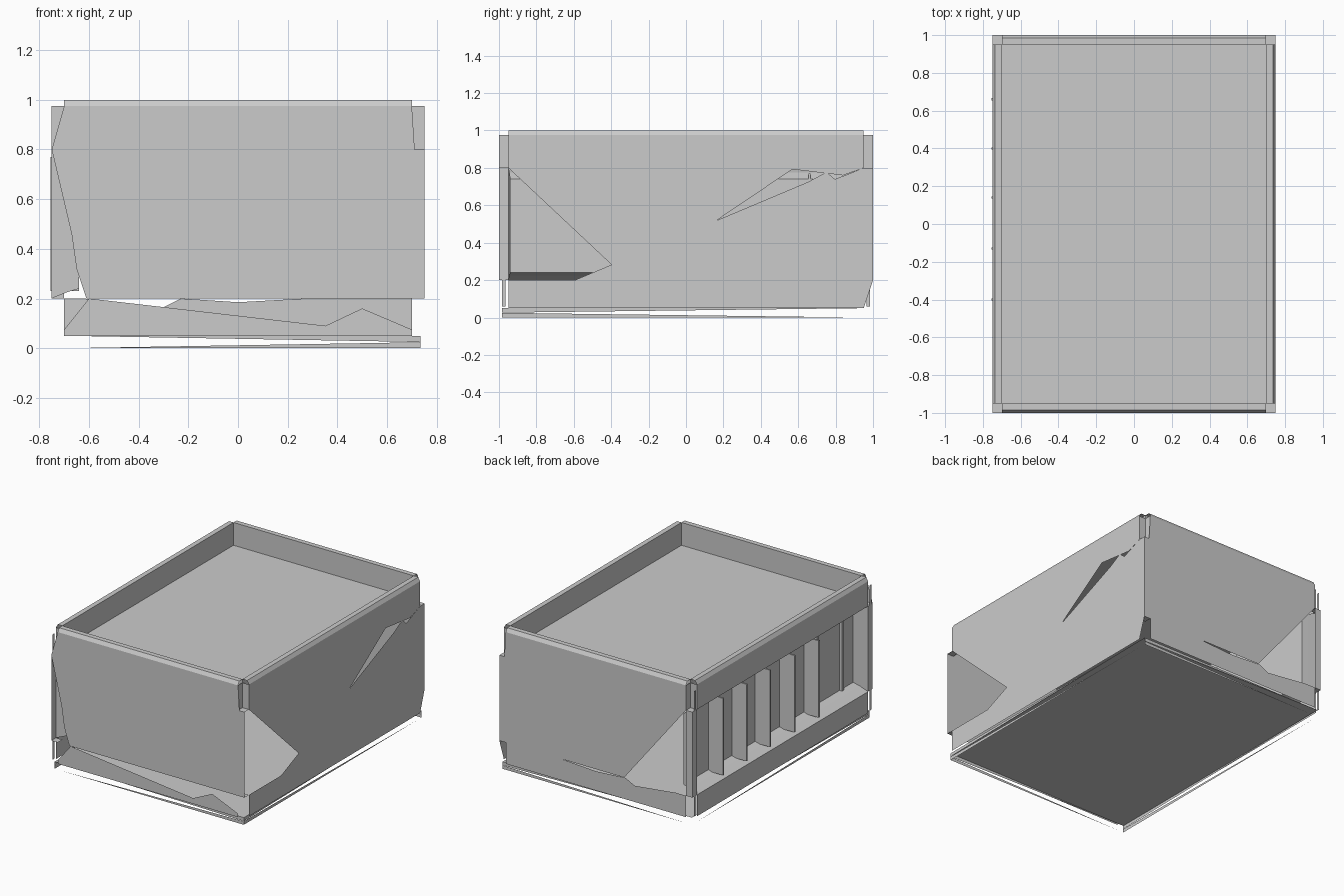
import bpy, bmesh
from mathutils import Vector

if "Cube" in bpy.data.objects:
    bpy.data.objects.remove(bpy.data.objects["Cube"])


def mesh_object(name, polys):
    """Make one flat-shaded object from a list of polygons."""
    bm = bmesh.new()
    for poly in polys:
        bm.faces.new([bm.verts.new(p) for p in poly])
    bmesh.ops.triangulate(bm, faces=bm.faces[:])
    bmesh.ops.remove_doubles(bm, verts=bm.verts[:], dist=1e-4)
    me = bpy.data.meshes.new(name)
    bm.to_mesh(me)
    bm.free()
    ob = bpy.data.objects.new(name, me)
    bpy.context.collection.objects.link(ob)
    return ob


def box(name, lo, hi):
    bm = bmesh.new()
    bmesh.ops.create_cube(bm, size=1)
    lo, hi = Vector(lo), Vector(hi)
    for v in bm.verts:
        v.co = Vector([(lo[i] + hi[i]) / 2 + v.co[i] * (hi[i] - lo[i]) for i in range(3)])
    me = bpy.data.meshes.new(name)
    bm.to_mesh(me)
    bm.free()
    ob = bpy.data.objects.new(name, me)
    bpy.context.collection.objects.link(ob)
    return ob


def on_y(y, pts):
    return [(x, y, z) for x, z in pts]


def on_x(x, pts):
    return [(x, y, z) for y, z in pts]


def on_z(z, x0, x1, y0, y1):
    return [(x0, y0, z), (x1, y0, z), (x1, y1, z), (x0, y1, z)]


def rect(a, b, z0, z1):
    return [(a, z0), (b, z0), (b, z1), (a, z1)]


OW, OD = 0.75, 1.0     # outer wall planes
W, D = 0.70, 0.95      # notched corners and inner parapet
PW, PD = 0.735, 0.985  # base and parapet chamfer
TOP = 0.975            # start of the parapet chamfer

# floor and sunken roof
mesh_object("floor", [on_z(0.05, -PW, PW, -PD, PD)])
mesh_object("roof", [on_z(0.84, -W, W, -D, D)])

# front wall with ragged left and lower openings
mesh_object("front_wall", [
    on_y(-OD, [(-W, TOP), (-W, 0.8), (-OW, 0.8), (-0.67, 0.46), (-0.66, 0.41), (-0.65, 0.32),
               (-0.61, 0.2), (OW, 0.2), (OW, 0.8), (W, 0.8), (W, TOP)]),
    on_y(-OD, [(-0.7, 0.05), (0.7, 0.05), (0.7, 0.075), (0.5, 0.16), (0.32, 0.075),
               (-0.11, 0.13), (-0.6, 0.2), (-0.7, 0.075)]),
])

# back wall with a triangular opening and torn skirt
mesh_object("back_wall", [
    on_y(OD, [(-0.22, 0.2), (OW, 0.2), (OW, 0.8), (W, 0.8), (W, TOP), (-W, TOP), (-W, 0.8)]),
    on_y(OD, rect(-OW, -W, 0.2, 0.8)),
    on_y(OD, [(-0.7, 0.05), (0.7, 0.05), (0.7, 0.2), (0.27, 0.2), (0, 0.185), (-0.23, 0.2),
              (-0.31, 0.16), (-0.47, 0.07), (-0.62, 0.2), (-0.7, 0.2)]),
])

# right wall with its openings
mesh_object("right_wall", [
    on_x(OW, [(-D, 0.8), (-0.31, 0.2), (0.58, 0.8), (0.74, 0.775), (0.84, 0.76), (D, 0.8),
              (D, TOP), (-D, TOP)]),
    on_x(OW, [(-D, 0.05), (D, 0.05), (D, 0.2), (OD, 0.2), (OD, 0.8), (D, 0.8), (D, 0.61),
              (0.76, 0.77), (0.74, 0.772), (-0.31, 0.2), (-D, 0.2)]),
])

# left wall: bands, corner strips, stepped window reveal and recessed panel
mesh_object("left_wall", [
    on_x(-OW, rect(-D, D, 0.05, 0.2)), on_x(-OW, rect(-D, D, 0.8, TOP)),
    on_x(-OW, rect(-OD, -D, 0.2, 0.8)), on_x(-OW, rect(D, OD, 0.2, 0.8)),
])
rings = [on_x(-OW, rect(-D, D, 0.2, 0.8)),
         on_x(-0.69, rect(-0.945, 0.945, 0.225, 0.775)),
         on_x(-0.64, rect(-0.94, 0.94, 0.24, 0.74))]
mesh_object("window_reveal", [[a[i], a[(i + 1) % 4], b[(i + 1) % 4], b[i]]
                              for a, b in zip(rings, rings[1:]) for i in range(4)])
mesh_object("window_panel", [rings[2]])

# window fins and mullions
for y in (0.66, 0.40, 0.14, -0.13, -0.40):
    box("window_fin", (-0.755, y - 0.006, 0.23), (-0.64, y + 0.006, 0.77))
for y in (0.9, -0.52, -0.8):
    box("window_mullion", (-0.66, y - 0.01, 0.24), (-0.64, y + 0.01, 0.74))

# notched corners: upper notch walls and ledges above and below the full-width band
for sx in (-1, 1):
    for sy in (-1, 1):
        mesh_object("corner_notch", [
            on_y(sy * D, rect(sx * W, sx * OW, 0.8, TOP)),
            on_x(sx * W, rect(sy * D, sy * OD, 0.8, TOP)),
            on_z(0.8, sx * W, sx * OW, sy * D, sy * OD),
            on_z(0.2, sx * W, sx * OW, sy * D, sy * OD),
        ])

# thin strips in the left corners
for sy in (-1, 1):
    y = sy * 0.975
    mesh_object("edge_strip", [on_x(-OW, rect(y - 0.01, y + 0.01, 0.06, 0.94))])

# parapet: outer chamfer, flat top, inner face down to the roof
for s in (-1, 1):
    mesh_object("parapet_side", [
        [(s * OW, -D, TOP), (s * OW, D, TOP), (s * PW, D, 1), (s * PW, -D, 1)],
        on_z(1.0, s * W, s * PW, -D, D),
        on_x(s * W, rect(-D, D, 0.84, 1.0)),
    ])
    mesh_object("parapet_end", [
        [(-W, s * OD, TOP), (W, s * OD, TOP), (W, s * PD, 1), (-W, s * PD, 1)],
        on_z(1.0, -W, W, s * D, s * PD),
        on_y(s * D, rect(-W, W, 0.84, 1.0)),
    ])

# tapered slivers under the floor edge
for s in (-1, 1):
    mesh_object("base_edge", [
        on_y(s * PD, [(-0.7, 0.05), (PW, 0.05), (PW, 0.025)]),
        on_y(s * PD, [(-0.7, 0.0), (PW, 0.0), (PW, 0.024)]),
        on_x(s * PW, [(D, 0.05), (-PD, 0.05), (-PD, 0.026)]),
        on_x(s * PW, [(D, 0.0), (-PD, 0.0), (-PD, 0.025)]),
    ])
